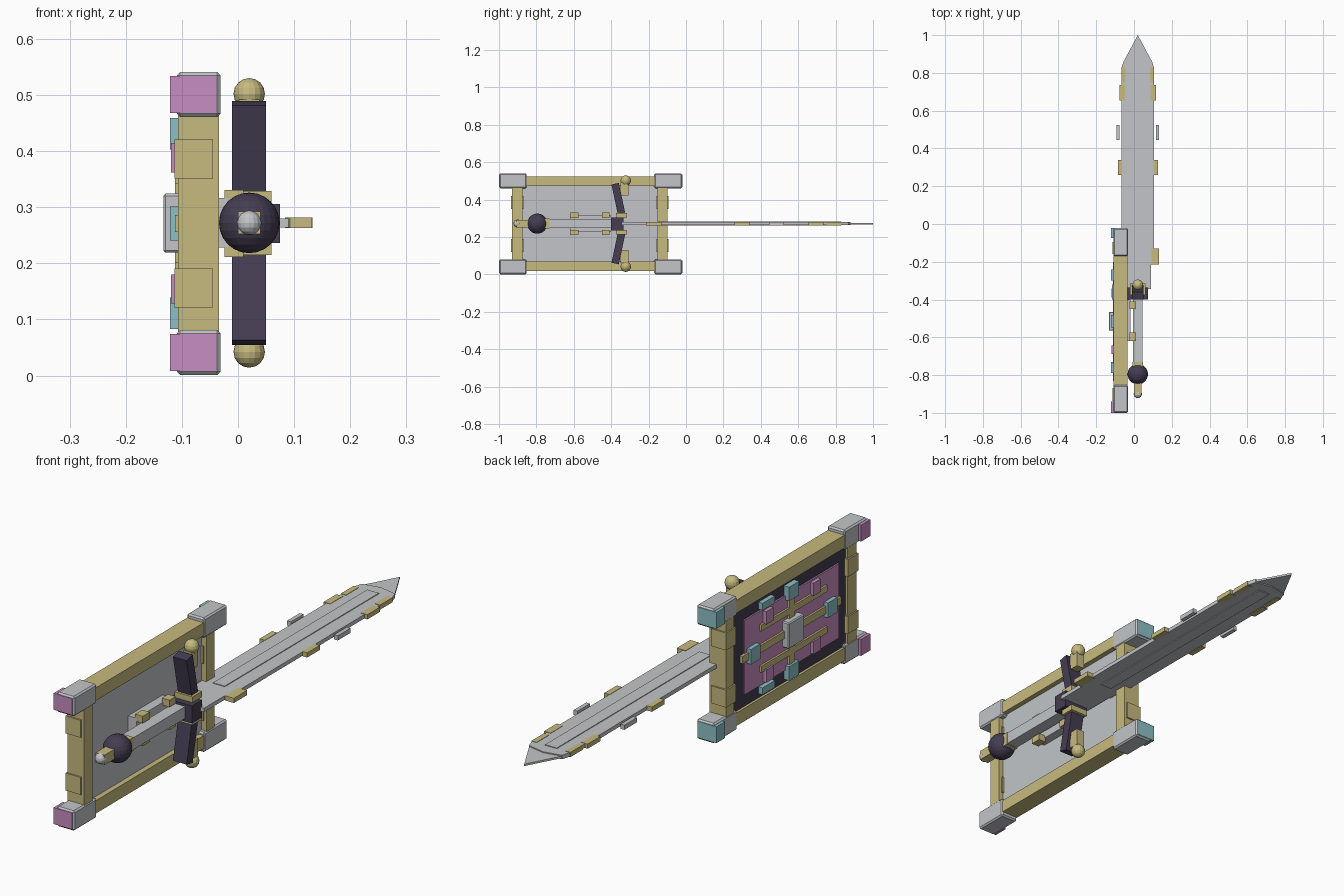
import bpy, bmesh, math
from mathutils import Matrix, Vector

if "Cube" in bpy.data.objects:
    bpy.data.objects.remove(bpy.data.objects["Cube"])


def mat(name, c):
    m = bpy.data.materials.new(name)
    m.diffuse_color = (*c, 1)
    m.use_nodes = True
    m.node_tree.nodes["Principled BSDF"].inputs["Base Color"].default_value = m.diffuse_color
    return m


GOLD = mat("gold", (0.57, 0.49, 0.21))
STEEL = mat("steel", (0.54, 0.56, 0.58))
DARK = mat("dark_violet", (0.058, 0.047, 0.085))
PINK = mat("pink", (0.57, 0.27, 0.53))
TEAL = mat("teal", (0.27, 0.53, 0.57))


def finish(name, bm, m):
    bmesh.ops.recalc_face_normals(bm, faces=bm.faces)
    me = bpy.data.meshes.new(name)
    bm.to_mesh(me)
    bm.free()
    me.materials.append(m)
    o = bpy.data.objects.new(name, me)
    bpy.context.collection.objects.link(o)
    return o


def box(name, x, y, z, m, tilt=0, bevel=0):
    """Box from (min, max) ranges, optionally tilted about x through its centre."""
    bm = bmesh.new()
    bmesh.ops.create_cube(bm, size=1)
    c = [(r[0] + r[1]) / 2 for r in (x, y, z)]
    s = [r[1] - r[0] for r in (x, y, z)]
    bm.transform(Matrix.Translation(c) @ Matrix.Rotation(tilt, 4, 'X') @ Matrix.Diagonal((*s, 1)))
    if bevel:
        bmesh.ops.bevel(bm, geom=bm.edges[:], offset=bevel, segments=1, affect='EDGES')
    return finish(name, bm, m)


def ball(name, c, r, m, seg=16):
    bm = bmesh.new()
    bmesh.ops.create_uvsphere(bm, u_segments=seg, v_segments=seg // 2, radius=r)
    bm.transform(Matrix.Translation(c))
    return finish(name, bm, m)


def prism(name, half, z, m):
    """Flat plate symmetric about the sword axis, from (half width, y) points."""
    pts = [(AX + w, y) for w, y in half] + [(AX - w, y) for w, y in reversed(half) if w > 0]
    bm = bmesh.new()
    f = bm.faces.new([bm.verts.new((px, py, z[0])) for px, py in pts])
    ext = bmesh.ops.extrude_face_region(bm, geom=[f])
    bmesh.ops.translate(bm, vec=Vector((0, 0, z[1] - z[0])),
                        verts=[v for v in ext['geom'] if isinstance(v, bmesh.types.BMVert)])
    return finish(name, bm, m)


AX, AZ = 0.02, 0.272      # sword axis
CZ = 0.271                # shield mid height
CY = -0.515               # shield mid length

# --- Shield frame
for s in (-1, 1):
    zc = CZ + s * 0.227
    box("long_rail", (-0.108, -0.034), (-0.93, -0.10), (zc - 0.026, zc + 0.026), GOLD)
    zb = CZ + s * 0.230
    for y0, y1, capy, cm, n in ((-0.998, -0.853, (-1.0, -0.94), PINK, "front"),
                                (-0.17, -0.022, (-0.075, -0.02), TEAL, "rear")):
        box(n + "_corner_block", (-0.109, -0.031), (y0, y1), (zb - 0.04, zb + 0.04), STEEL, bevel=0.006)
        box(n + "_corner_cap", (-0.121, -0.038), capy, (zb - 0.033, zb + 0.033), cm)
for y0, y1 in ((-0.93, -0.875), (-0.152, -0.10)):
    box("end_rail", (-0.107, -0.034), (y0, y1), (0.06, 0.48), GOLD)
    for s in (-1, 1):
        zc = CZ + s * 0.115
        box("rail_plate", (-0.113, -0.045), (y0 - 0.006, y1 + 0.006), (zc - 0.035, zc + 0.035), GOLD)

# --- Shield panels
box("back_panel", (-0.08, -0.055), (-0.88, -0.145), (0.06, 0.48), STEEL)
box("dark_panel", (-0.098, -0.08), (-0.88, -0.145), (0.06, 0.48), DARK)
box("pink_panel", (-0.104, -0.098), (-0.825, -0.225), (0.12, 0.42), PINK)
box("upright_bar", (-0.112, -0.1), (CY - 0.018, CY + 0.018), (0.10, 0.44), GOLD)
box("middle_bar", (-0.112, -0.1), (-0.83, -0.20), (CZ - 0.015, CZ + 0.015), GOLD)
for s in (-1, 1):
    z = CZ + s * 0.083
    box("cross_bar", (-0.112, -0.1), (-0.74, -0.32), (z - 0.013, z + 0.013), GOLD)
    # teal studs on the centre lines and the border
    z = CZ + s * 0.16
    box("teal_stud", (-0.121, -0.098), (CY - 0.032, CY + 0.032), (z - 0.028, z + 0.028), TEAL)
    z = CZ + s * 0.17
    box("border_stud", (-0.117, -0.095), (-0.40, -0.32), (z - 0.014, z + 0.014), TEAL)
    y = CY + s * 0.245
    box("side_stud", (-0.121, -0.1), (y - 0.03, y + 0.03), (CZ - 0.03, CZ + 0.03), TEAL)
    for t in (-1, 1):
        y, z = CY + t * 0.15, CZ + s * 0.117
        box("pink_stud", (-0.119, -0.1), (y - 0.023, y + 0.023), (z - 0.026, z + 0.026), PINK)
box("centre_boss", (-0.133, -0.1), (CY - 0.05, CY + 0.05), (0.219, 0.324), STEEL, bevel=0.004)

# --- Bracket on the back of the shield
box("bracket", (-0.06, -0.018), (-0.62, -0.40), (0.228, 0.316), STEEL)
for y0, y1 in ((-0.62, -0.575), (-0.45, -0.41)):
    for z in (0.225, 0.317):
        box("bracket_tab", (-0.024, 0.01), (y0, y1), (z - 0.014, z + 0.014), GOLD)

# --- Blade
prism("blade", [(0.07, -0.345), (0.07, -0.215), (0.085, -0.20), (0.085, 0.83), (0.074, 0.865), (0, 0.88)],
      (AZ - 0.008, AZ + 0.008), STEEL)
prism("blade_tip", [(0.074, 0.862), (0, 1.0)], (AZ - 0.004, AZ + 0.004), STEEL)
prism("blade_ridge", [(0.026, -0.15), (0.026, 0.83)], (AZ - 0.011, AZ + 0.011), STEEL)
for s in (-1, 1):
    # edge plates: inner offset, outer offset, y range, material
    for a, b, y0, y1, m in ((0.064, 0.087, 0.75, 0.83, GOLD), (0.068, 0.097, 0.655, 0.735, GOLD),
                            (0.096, 0.113, 0.445, 0.525, STEEL), (0.083, 0.106, 0.26, 0.34, GOLD),
                            (0.073, 0.112, -0.215, -0.13, GOLD)):
        x = sorted((AX + s * a, AX + s * b))
        box("edge_plate", x, (y0, y1), (AZ - 0.0095, AZ + 0.0095), m)

# --- Guard
box("guard_block", (-0.035, 0.075), (-0.40, -0.335), (0.236, 0.306), DARK)
for s in (-1, 1):
    z = AZ + s * 0.045
    box("guard_collar", (-0.02, 0.06), (-0.375, -0.315), (z - 0.012, z + 0.012), GOLD)
    z = AZ + s * 0.134
    box("guard_arm", (-0.011, 0.05), (-0.382, -0.342), (z - 0.081, z + 0.081), DARK,
        tilt=s * math.radians(12))
    z = AZ + s * 0.18
    box("finial_post", (0.002, 0.038), (-0.35, -0.308), (z - 0.03, z + 0.04), GOLD)
    ball("finial_ball", (AX, -0.322, AZ + s * 0.23), 0.028, GOLD)

# --- Grip and pommel
box("grip", (AX - 0.025, AX + 0.025), (-0.75, -0.38), (AZ - 0.024, AZ + 0.024), STEEL)
box("pommel_collar", (AX - 0.027, AX + 0.027), (-0.765, -0.73), (AZ - 0.027, AZ + 0.027), GOLD)
ball("pommel", (AX, -0.795, AZ), 0.054, DARK, 24)
box("pommel_stem", (AX - 0.02, AX + 0.02), (-0.905, -0.84), (AZ - 0.02, AZ + 0.02), GOLD)
ball("pommel_bead", (AX, -0.9, AZ), 0.022, STEEL)
